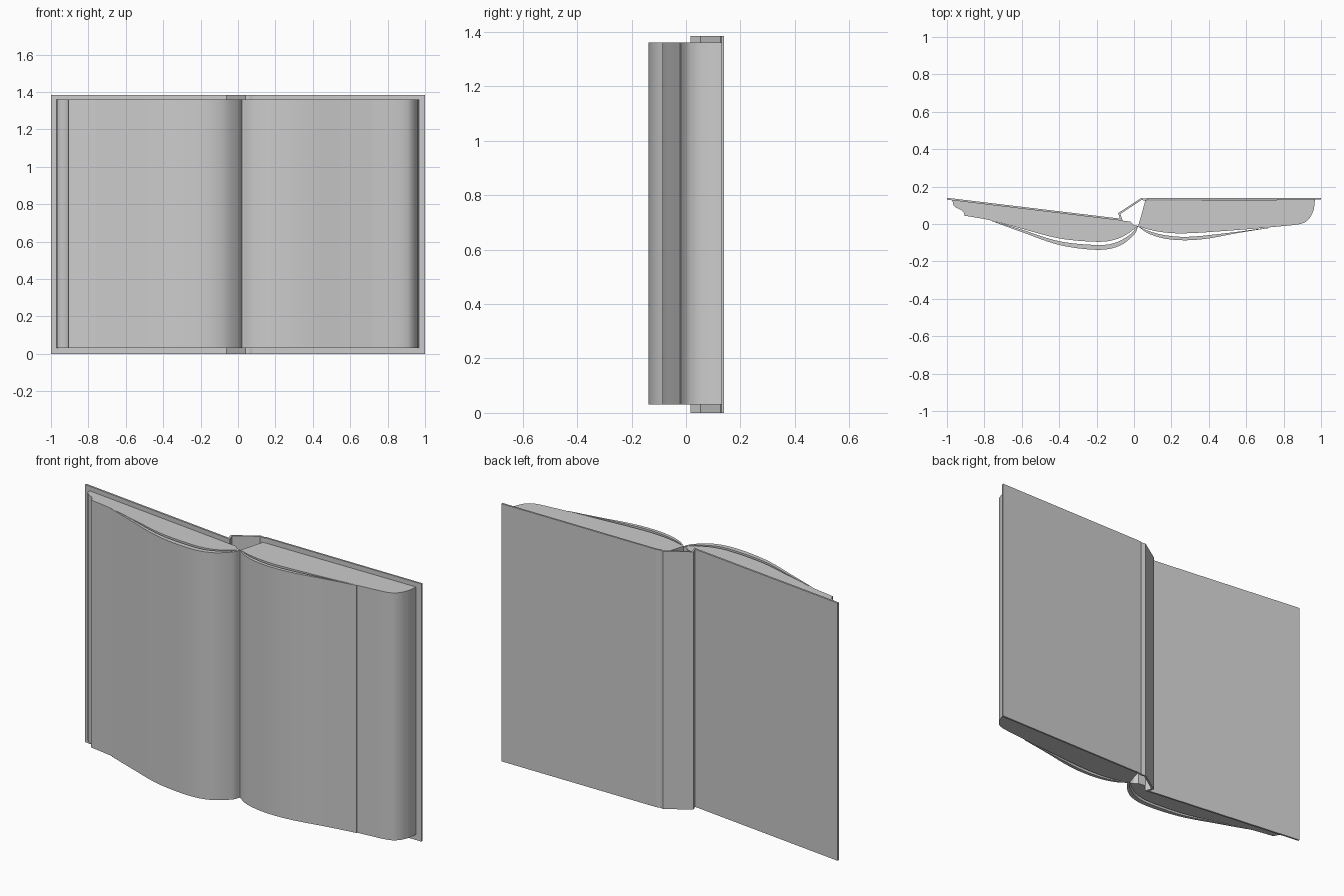
import bpy, bmesh
from mathutils import Vector

if "Cube" in bpy.data.objects:
    bpy.data.objects.remove(bpy.data.objects["Cube"])

H = 1.385                      # cover height
Z0, Z1 = 0.03, 1.36            # page block bottom and top


def curve(pts, n=6):
    """Smooth open curve through the given points (Catmull-Rom)."""
    p = [Vector(q) for q in pts]
    p = [2 * p[0] - p[1]] + p + [2 * p[-1] - p[-2]]
    out = []
    for a, b, c, d in zip(p, p[1:], p[2:], p[3:]):
        for i in range(n):
            t = i / n
            out.append(0.5 * (2 * b + (c - a) * t + (2 * a - 5 * b + 4 * c - d) * t * t
                              + (3 * b - a - 3 * c + d) * t ** 3))
    return out + [p[-2]]


def ribbon(pts, t):
    """Outline of a strip of thickness t around a centre line."""
    p = [Vector(q) for q in pts]
    left, right = [], []
    for i, q in enumerate(p):
        d0 = (q - p[max(i - 1, 0)]).normalized()
        d1 = (p[min(i + 1, len(p) - 1)] - q).normalized()
        d = (d0 + d1).normalized()
        n = Vector((-d.y, d.x))
        seg = d1 if d1.length else d0
        off = n * (t / 2 / max(n.dot(Vector((-seg.y, seg.x))), 0.5))
        left.append(q + off)
        right.append(q - off)
    return left + right[::-1]


def extrude(name, outline, z0, z1, smooth=True):
    """Upright prism from a plan outline."""
    bm = bmesh.new()
    face = bm.faces.new([bm.verts.new((p[0], p[1], z0)) for p in outline])
    res = bmesh.ops.extrude_face_region(bm, geom=[face])
    top = [v for v in res["geom"] if isinstance(v, bmesh.types.BMVert)]
    bmesh.ops.translate(bm, verts=top, vec=(0, 0, z1 - z0))
    bmesh.ops.recalc_face_normals(bm, faces=bm.faces)
    me = bpy.data.meshes.new(name)
    bm.to_mesh(me)
    bm.free()
    ob = bpy.data.objects.new(name, me)
    bpy.context.collection.objects.link(ob)
    if smooth:
        bpy.context.view_layer.objects.active = ob
        ob.select_set(True)
        bpy.ops.object.shade_smooth_by_angle(angle=0.5)
        ob.select_set(False)
    return ob


# Hard cover: left board, hinge, spine, hinge groove, right board
extrude("cover", ribbon([(-1, 0.135), (-0.068, 0.023), (-0.079, 0.056), (0.04, 0.134),
                         (0.058, 0.130), (0.078, 0.135), (1, 0.135)], 0.01), 0, H, False)

# Left page block: back edge, stepped fore edge, curved reading side
left = [(-0.02, 0.013), (-0.97, 0.127), (-0.968, 0.105)]
left += curve([(-0.955, 0.09), (-0.925, 0.075), (-0.91, 0.06), (-0.905, 0.044)], 3)
left += curve([(-0.86, 0.037), (-0.76, 0.018), (-0.6, -0.025), (-0.4, -0.077), (-0.2, -0.095),
               (-0.1, -0.083), (-0.03, -0.05), (0.02, -0.01)])
left += [(0.0, -0.006)]
extrude("left_pages", left, Z0, Z1)

# Lifted sheets on the left
sheet = curve([(-0.76, 0.019), (-0.6, -0.03), (-0.4, -0.092), (-0.2, -0.112),
               (-0.1, -0.1), (-0.02, -0.055), (0.02, -0.01)])
sheet += curve([(0.022, -0.012), (0.0, -0.057), (-0.08, -0.118), (-0.2, -0.138), (-0.4, -0.112),
                (-0.6, -0.043), (-0.76, 0.015)])
extrude("left_lifted_sheets", sheet, Z0, Z1)

# Right page block: rounded fore edge, curved reading side
right = [(0.06, 0.125), (0.968, 0.131)]
right += curve([(0.962, 0.08), (0.945, 0.04), (0.92, 0.013), (0.89, 0.0)], 4)
right += curve([(0.85, -0.006), (0.7, -0.02), (0.5, -0.036), (0.3, -0.049), (0.18, -0.047),
                (0.08, -0.03), (0.022, -0.01)])
right += [(0.04, 0.05)]
extrude("right_pages", right, Z0, Z1)

# Lifted sheets on the right
sheet = curve([(0.72, -0.019), (0.5, -0.048), (0.3, -0.068), (0.18, -0.062),
               (0.08, -0.038), (0.023, -0.01)])
sheet += curve([(0.021, -0.013), (0.08, -0.052), (0.17, -0.079), (0.28, -0.087), (0.4, -0.077),
                (0.55, -0.049), (0.72, -0.022)])
extrude("right_lifted_sheets", sheet, Z0, Z1)
